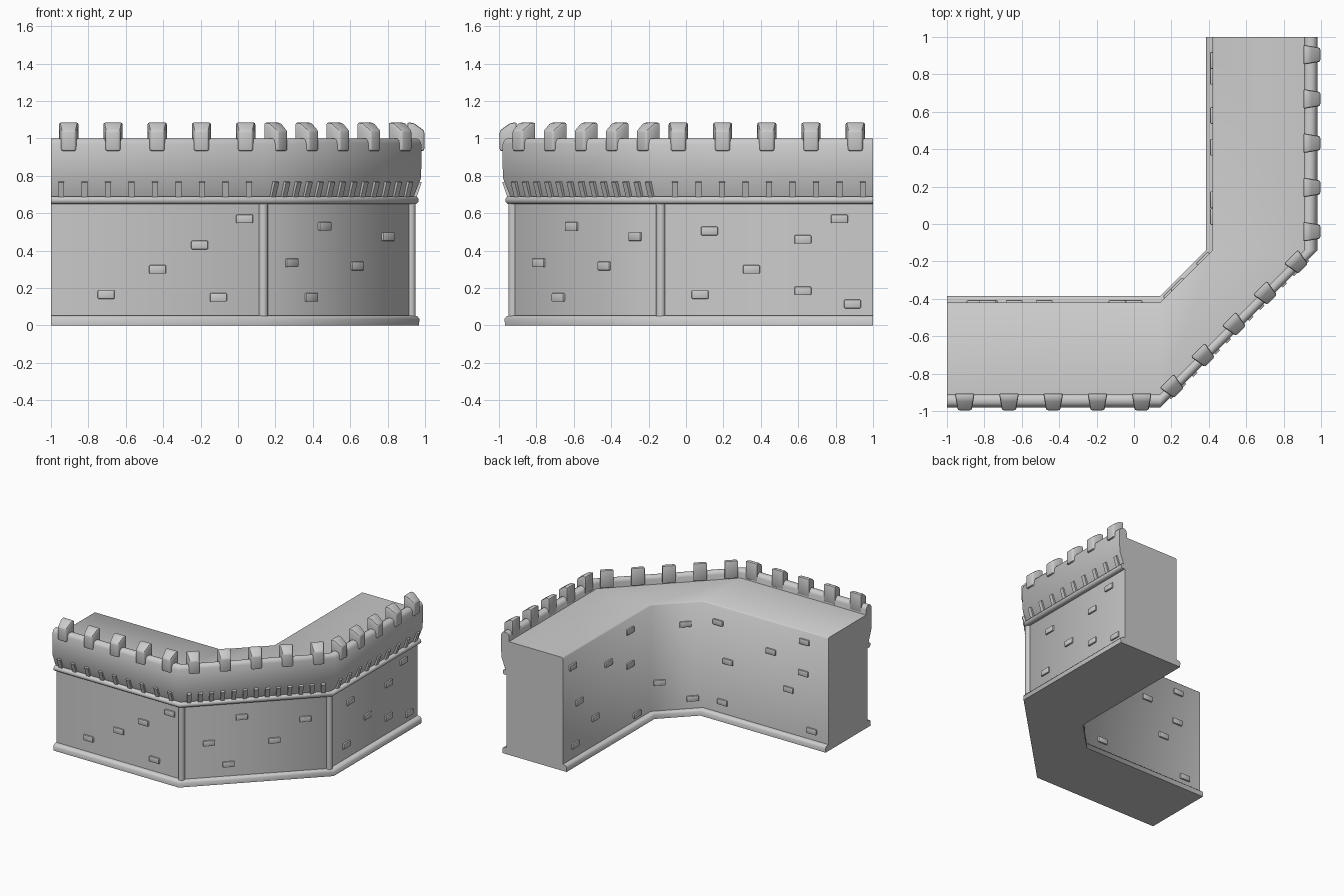
import bpy, bmesh, math
from mathutils import Vector

if "Cube" in bpy.data.objects:
    bpy.data.objects.remove(bpy.data.objects["Cube"])

stone = bpy.data.materials.new("stone_grey")
stone.diffuse_color = (0.6, 0.6, 0.6, 1)
stone.use_nodes = True
stone.node_tree.nodes["Principled BSDF"].inputs["Base Color"].default_value = stone.diffuse_color
R = math.sqrt(0.5)


def finish(name, bm, angle=50, bevel=0.0):
    bmesh.ops.recalc_face_normals(bm, faces=bm.faces)
    if bevel:
        bmesh.ops.bevel(bm, geom=bm.edges[:], offset=bevel, segments=2,
                        profile=0.5, affect='EDGES', clamp_overlap=True)
    me = bpy.data.meshes.new(name)
    bm.to_mesh(me)
    bm.free()
    me.materials.append(stone)
    ob = bpy.data.objects.new(name, me)
    bpy.context.collection.objects.link(ob)
    bpy.ops.object.select_all(action='DESELECT')
    ob.select_set(True)
    bpy.context.view_layer.objects.active = ob
    bpy.ops.object.shade_smooth_by_angle(angle=math.radians(angle))
    return ob


def sweep(name, profile, angle=50):
    """Sweep a (distance, height) section along the bent wall."""
    stations = [lambda d: (-1, -d), lambda d: (0.14, -d),
                lambda d: (d, -0.14), lambda d: (d, 1)]
    bm = bmesh.new()
    rings = [[bm.verts.new((*st(d), z)) for d, z in profile] for st in stations]
    n = len(profile)
    for a, b in zip(rings, rings[1:]):
        for i in range(n):
            j = (i + 1) % n
            bm.faces.new((a[i], a[j], b[j], b[i]))
    bm.faces.new(rings[0])
    bm.faces.new(rings[-1])
    return finish(name, bm, angle)


def place(side, s, d, z, ref):
    """Along-wall s, distance d and height z to world, for one of three sides."""
    if side == "front":
        return Vector((s, -d, z))
    if side == "right":
        return Vector((d, s, z))
    m = (0.14 + ref) / 2
    return Vector((m + (s + d - ref) * R, -m + (s - d + ref) * R, z))


def prism(bm, side, s, profile, width, ref):
    """Closed (d, z) section given thickness along the wall; width(d) is half."""
    a, b = ([bm.verts.new(place(side, s + k * width(d), d, z, ref))
             for d, z in profile] for k in (-1, 1))
    n = len(profile)
    for i in range(n):
        j = (i + 1) % n
        bm.faces.new((a[i], a[j], b[j], b[i]))
    bm.faces.new(a)
    bm.faces.new(b)


# Main wall with walkway
sweep("wall_body", [(0.42, 0), (0.93, 0), (0.93, 0.93), (0.43, 0.93), (0.42, 0.92)])
# Flared parapet with rounded top
sweep("parapet", [(0.91, 0.69), (0.91, 0.972), (0.917, 0.99), (0.932, 1.0),
                  (0.957, 1.0), (0.972, 0.99), (0.98, 0.97), (0.982, 0.88),
                  (0.977, 0.785), (0.94, 0.69)])
# Foot moulding on both faces
sweep("foot_moulding", [(0.385, 0), (0.968, 0), (0.97, 0.035), (0.96, 0.048),
                        (0.945, 0.053), (0.41, 0.053), (0.393, 0.048), (0.384, 0.035)])
# Rounded string course below the parapet
sweep("string_course", [(0.92, 0.65), (0.952, 0.65), (0.963, 0.658), (0.966, 0.67),
                        (0.963, 0.682), (0.952, 0.69), (0.92, 0.69)])

# Corner pillars
for i, (x, y) in enumerate([(0.135, -0.925), (0.925, -0.135)]):
    bm = bmesh.new()
    bmesh.ops.create_cone(bm, cap_ends=True, segments=16, radius1=0.025,
                          radius2=0.025, depth=0.62)
    bmesh.ops.translate(bm, verts=bm.verts, vec=(x, y, 0.35))
    finish("corner_pillar_%d" % i, bm)

# Merlons: wide inside, narrow outside, hooked over the parapet
straight = [-0.905 + 0.2365 * i for i in range(5)]
merlons = {"front": straight, "right": [-s for s in straight],
           "diagonal": [0.235 * i for i in range(-2, 3)]}
block = [(0.905, 0.94), (0.905, 1.086), (0.94, 1.082), (0.996, 1.042),
         (0.996, 0.933), (0.965, 0.933)]
for side, spots in merlons.items():
    bm = bmesh.new()
    for s in spots:
        prism(bm, side, s, block, lambda d: 0.053 - (d - 0.905) * 0.17, 0.98)
    finish("merlons_" + side, bm, 40, 0.01)

# Small leaning brackets under the parapet
straight = [-0.945 + 0.1256 * i for i in range(9)]
brackets = {"front": straight, "right": [-s for s in straight],
            "diagonal": [0.0845 * i for i in range(-6, 7)]}
for side, spots in brackets.items():
    bm = bmesh.new()
    for s in spots:
        prism(bm, side, s, [(0.92, 0.685), (0.955, 0.685), (0.982, 0.765), (0.94, 0.78)],
              lambda d: 0.016, 0.95)
    finish("brackets_" + side, bm, 30)

# Protruding bricks: along-wall position and height
outer = {
    "front": [(-0.705, .165), (-0.43, .3), (-0.205, .43), (0.035, .57), (-0.105, .15)],
    "diagonal": [(-0.105, .53), (0.375, .475), (-0.353, .335), (0.142, .318), (-0.205, .15)],
    "right": [(0.125, .505), (0.625, .46), (0.35, .3), (0.075, .165),
              (0.625, .185), (0.89, .115), (0.82, .57)]}
inner = {
    "front": [(0.0, .79), (-0.48, .68), (-0.09, .49), (-0.785, .84), (-0.775, .58),
              (-0.64, .41), (-0.04, .145), (-0.85, .125)],
    "diagonal": [(-0.065, .75), (0.13, .285), (-0.12, .135)],
    "right": [(0.13, .82), (0.875, .81), (0.41, .66), (0.13, .54), (0.79, .49),
              (0.58, .28), (0.04, .1), (0.84, .155)]}
for label, table, face, out in (("outer", outer, 0.93, 1), ("inner", inner, 0.42, -1)):
    for side, spots in table.items():
        bm = bmesh.new()
        for s, h in spots:
            d0, d1 = face - 0.02 * out, face + 0.013 * out
            prism(bm, side, s, [(d0, h - .023), (d1, h - .023), (d1, h + .023), (d0, h + .023)],
                  lambda d: 0.045, face)
        finish("%s_bricks_%s" % (label, side), bm, 40, 0.006)
